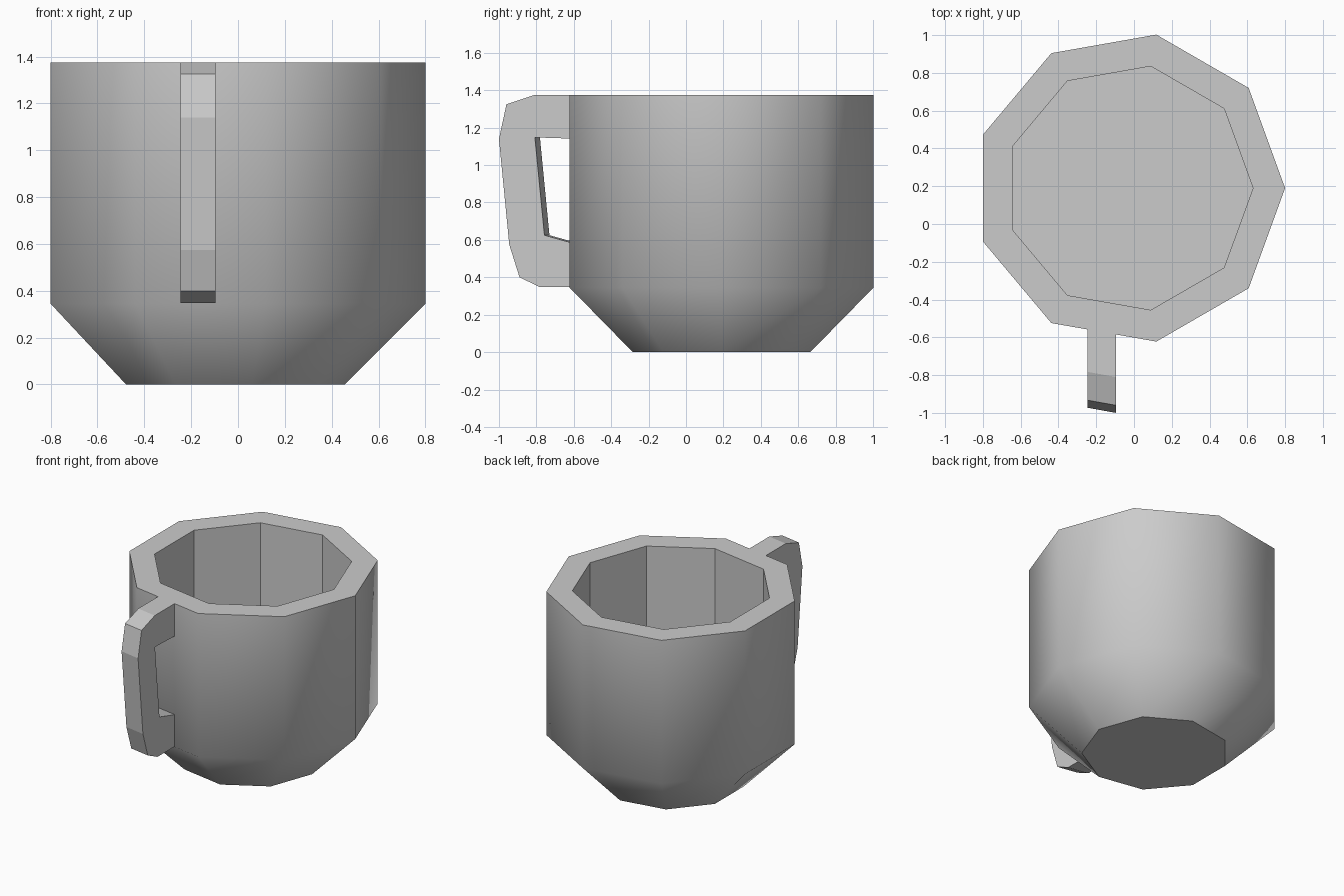
import bpy, bmesh
from math import cos, sin, pi

if "Cube" in bpy.data.objects:
    bpy.data.objects.remove(bpy.data.objects["Cube"])

SIDES = 9
CX, CY = -0.025, 0.19


def make_object(name, bm):
    bmesh.ops.recalc_face_normals(bm, faces=bm.faces)
    mesh = bpy.data.meshes.new(name)
    bm.to_mesh(mesh)
    bm.free()
    obj = bpy.data.objects.new(name, mesh)
    bpy.context.collection.objects.link(obj)
    return obj


# Cup body: nine-sided rings from base, up the outside, over the rim, down inside
bm = bmesh.new()
profile = [(0.482, 0), (0.825, 0.345), (0.825, 1.375), (0.655, 1.375), (0.655, 0.33)]
rings = [[bm.verts.new((CX + r * cos(2 * pi * i / SIDES),
                        CY + r * sin(2 * pi * i / SIDES), z)) for i in range(SIDES)]
         for r, z in profile]
for k, (low, high) in enumerate(zip(rings, rings[1:])):
    for i in range(SIDES):
        j = (i + 1) % SIDES
        face = bm.faces.new((low[i], low[j], high[j], high[i]))
        face.smooth = k < 2  # only the outside is smooth
bm.faces.new(rings[0][::-1])
bm.faces.new(rings[-1])

# Crisp edges around the base and the rim
for e in bm.edges:
    if any(not f.smooth for f in e.link_faces):
        e.smooth = False
make_object("cup_body", bm)

# Handle: C-shaped side profile (y, z), its ends sunk slightly into the wall,
# slanted across its width to follow the wall it joins
outer = [(-0.56, 1.375), (-0.81, 1.375), (-0.96, 1.325), (-1.0, 1.14),
         (-0.945, 0.575), (-0.89, 0.40), (-0.78, 0.347), (-0.56, 0.347)]
inner = [(-0.56, 0.57), (-0.757, 0.625), (-0.808, 1.148), (-0.56, 1.14)]
bm = bmesh.new()
right, left = [[bm.verts.new((x, y + dy, z)) for y, z in outer + inner]
               for x, dy in ((-0.095, 0), (-0.245, 0.027))]
bm.faces.new(right)
bm.faces.new(left[::-1])
for i in range(len(right)):
    j = (i + 1) % len(right)
    bm.faces.new((right[i], left[i], left[j], right[j]))
make_object("handle", bm)
